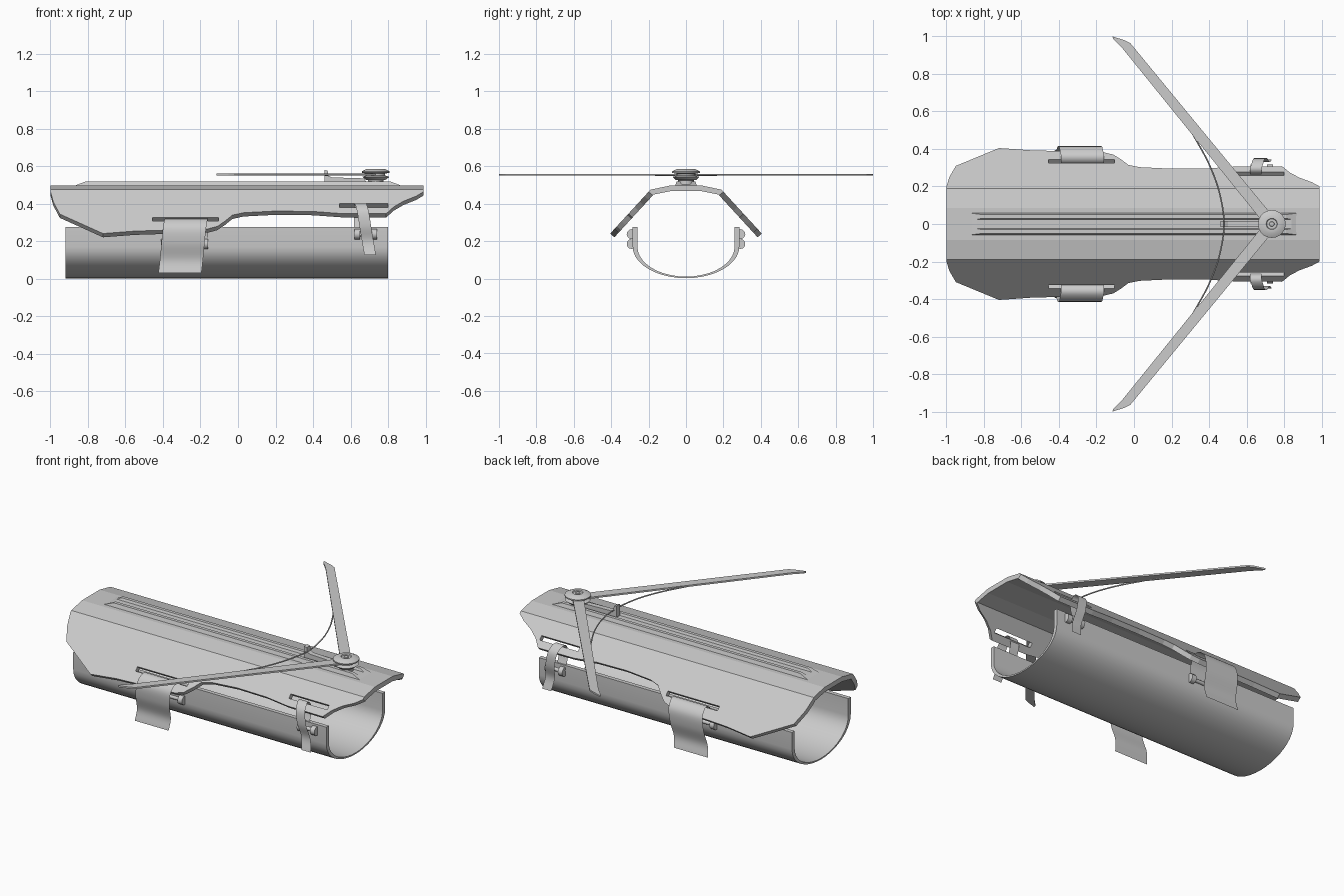
import bpy, bmesh
from math import sin, cos, pi, radians, atan2
from mathutils import Vector

if "Cube" in bpy.data.objects:
    bpy.data.objects.remove(bpy.data.objects["Cube"])


def make(name, verts, faces, smooth=None, fix=True):
    me = bpy.data.meshes.new(name)
    me.from_pydata(verts, [], faces)
    if fix:
        bm = bmesh.new()
        bm.from_mesh(me)
        bmesh.ops.recalc_face_normals(bm, faces=bm.faces)
        bm.to_mesh(me)
        bm.free()
    if smooth:
        me.polygons.foreach_set("use_smooth", [True] * len(me.polygons))
        me.set_sharp_from_angle(angle=radians(smooth))
    ob = bpy.data.objects.new(name, me)
    bpy.context.collection.objects.link(ob)
    return ob


def prism(name, profile, to3d, a, b, smooth=None):
    """Extrude a closed 2D profile between depths a and b."""
    n = len(profile)
    verts = [to3d(p, d) for d in (a, b) for p in profile]
    faces = [(i, (i + 1) % n, n + (i + 1) % n, n + i) for i in range(n)]
    faces += [tuple(range(n))[::-1], tuple(range(n, 2 * n))]
    return make(name, verts, faces, smooth)


def along_x(p, d): return (d, p[0], p[1])
def along_y(p, d): return (p[0], d, p[1])
def along_z(p, d): return (p[0], p[1], d)


def smooth_path(pts, steps=6):
    """Catmull-Rom samples through the points."""
    p = [Vector(q) for q in pts]
    p = [2 * p[0] - p[1]] + p + [2 * p[-1] - p[-2]]
    out = []
    for i in range(1, len(p) - 2):
        for k in range(steps):
            t = k / steps
            out.append(0.5 * (2 * p[i] + (p[i + 1] - p[i - 1]) * t
                       + (2 * p[i - 1] - 5 * p[i] + 4 * p[i + 1] - p[i + 2]) * t * t
                       + (3 * p[i] - p[i - 1] - 3 * p[i + 1] + p[i + 2]) * t ** 3))
    return out + [p[-2]]


# lower trough: U-shaped sleeve, thinner at the bottom
def u_line(a, b, top):
    arc = [(a * cos(pi + pi * i / 20), 0.17 + b * sin(pi + pi * i / 20)) for i in range(21)]
    return [(-a, top)] + arc + [(a, top)]


prism("lower_trough", u_line(0.285, 0.168, 0.275) + u_line(0.26, 0.16, 0.275)[::-1],
      along_x, -0.92, 0.8, 30)

# upper armour plate: folded sheet with a varying half width
outline = [(-1, 0.2), (-0.985, 0.25), (-0.95, 0.31), (-0.72, 0.405), (-0.55, 0.393),
           (-0.16, 0.382), (-0.11, 0.37), (-0.07, 0.345), (-0.03, 0.315), (0.03, 0.303),
           (0.2, 0.295), (0.4, 0.297), (0.55, 0.307), (0.79, 0.308), (0.83, 0.275),
           (0.88, 0.248), (0.95, 0.222), (0.99, 0.2)]
SLOPE = 1.09
verts, faces = [], []
for x, w in outline:
    zw = 0.475 - (w - 0.19) * SLOPE
    half = [(0.085, 0.497), (0.19, 0.475), (w, zw)]
    verts += [(x, -y, z) for y, z in half[::-1]] + [(x, y, z) for y, z in half]
for i in range(len(outline) - 1):
    for j in range(5):
        a = i * 6 + j
        faces.append((a, a + 6, a + 7, a + 1))
plate = make("upper_plate", verts, faces, fix=False)
sol = plate.modifiers.new("thickness", 'SOLIDIFY')
sol.thickness, sol.offset = 0.03, -1

# strap slots cut through the plate sides
for x, y, length in ((-0.28, 0.335, 0.35), (0.67, 0.268, 0.26)):
    for s in (-1, 1):
        z = 0.475 - (y - 0.19) * SLOPE
        h = length / 2
        box = [(-h, -0.014), (h, -0.014), (h, 0.014), (-h, 0.014)]
        cut = prism("slot_cutter", box, along_z, -0.06, 0.06)
        cut.location = (x, s * y, z)
        cut.rotation_euler = (-s * atan2(SLOPE, 1), 0, 0)
        cut.hide_render = True
        cut.display_type = 'WIRE'
        mod = plate.modifiers.new("slot", 'BOOLEAN')
        mod.object, mod.operation, mod.solver = cut, 'DIFFERENCE', 'EXACT'

# grooved rail along the top, sloped at both ends
section = [(-0.062, 0.485, 0.9), (-0.05, 0.519, 0.81), (-0.03, 0.519, 0.81), (-0.024, 0.505, 0.84),
           (0.024, 0.505, 0.84), (0.03, 0.519, 0.81), (0.05, 0.519, 0.81), (0.062, 0.485, 0.9)]
verts = [(s * x, y, z) for s in (-1, 1) for y, z, x in section]
faces = [(i, (i + 1) % 8, 8 + (i + 1) % 8, 8 + i) for i in range(8)]
make("top_rail", verts, faces + [tuple(range(8)), tuple(range(8, 16))])

# pivot: lathed spool with a recessed cap
PX = 0.735
lathe = [(0.042, 0.495), (0.042, 0.525), (0.055, 0.528), (0.072, 0.543), (0.05, 0.55), (0.05, 0.56),
         (0.074, 0.565), (0.074, 0.572), (0.05, 0.585), (0.03, 0.585), (0.027, 0.579),
         (0.014, 0.579), (0.012, 0.584)]
N = 20
verts = [(PX + r * cos(2 * pi * k / N), r * sin(2 * pi * k / N), z) for r, z in lathe for k in range(N)]
faces = [(i * N + k, i * N + (k + 1) % N, (i + 1) * N + (k + 1) % N, (i + 1) * N + k)
         for i in range(len(lathe) - 1) for k in range(N)]
faces += [tuple(range(N)), tuple(range(len(verts) - N, len(verts)))]
make("pivot", verts, faces, 30)

# bow arms
arm = [(0.765, 0.012), (-0.02, 0.965), (-0.05, 0.98), (-0.115, 1.0), (-0.11, 0.985),
       (-0.06, 0.935), (0.705, -0.012)]
for side, s in (("left", 1), ("right", -1)):
    prism("bow_arm_" + side, [(x, s * y) for x, y in arm], along_z, 0.55, 0.56)

# bowstring
half = [(0.26, 0.57), (0.33, 0.45), (0.4, 0.32), (0.455, 0.17)]
line = smooth_path([(x, y, 0.553) for x, y in half] + [(0.48, 0, 0.55)]
                   + [(x, -y, 0.553) for x, y in half[::-1]], 4)
cu = bpy.data.curves.new("bowstring", 'CURVE')
cu.dimensions, cu.bevel_depth, cu.bevel_resolution = '3D', 0.004, 1
sp = cu.splines.new('POLY')
sp.points.add(len(line) - 1)
for p, v in zip(sp.points, line):
    p.co = (*v, 1)
bpy.context.collection.objects.link(bpy.data.objects.new("bowstring", cu))

# string catch: bar with a hook
prism("string_catch", [(0.46, 0.51), (0.69, 0.51), (0.67, 0.535), (0.5, 0.54), (0.483, 0.548),
                       (0.478, 0.575), (0.46, 0.58)], along_y, -0.016, 0.016)

# straps (thin sheets through the slots) and their buckles on the trough
rear = [(0.29, 0.185), (0.3, 0.26), (0.335, 0.312), (0.375, 0.315), (0.412, 0.27),
        (0.41, 0.19), (0.385, 0.1), (0.395, 0.03)]
front = [(0.29, 0.235), (0.26, 0.33), (0.272, 0.388), (0.305, 0.4), (0.345, 0.36),
         (0.35, 0.28), (0.33, 0.2), (0.345, 0.125)]
straps = (("rear", rear, -0.275, -0.31, 0.115, 0.185, (-0.41, -0.16)),
          ("front", front, 0.65, 0.705, 0.031, 0.237, (0.62, 0.74)))
for name, path, x0, x1, hw, bz, (b0, b1) in straps:
    for side, s in (("left", 1), ("right", -1)):
        pts = smooth_path([(y, z, 0) for y, z in path])
        n, verts = len(pts), []
        for i, p in enumerate(pts):
            t = max(0, (i / (n - 1) - 0.4) / 0.6)
            x = x0 + (x1 - x0) * t
            verts += [(x - hw, s * p.x, p.y), (x + hw, s * p.x, p.y)]
        faces = [(2 * i, 2 * i + 1, 2 * i + 3, 2 * i + 2) for i in range(n - 1)]
        make(f"{name}_strap_{side}", verts, faces, 60)
        for k, (a, b, r) in enumerate(((b0, b0 + 0.03, 0.027), (b1 - 0.03, b1, 0.027), (b0, b1, 0.011))):
            ring = [(s * 0.29 + r * cos(pi * q / 6), bz + r * sin(pi * q / 6)) for q in range(12)]
            prism(f"{name}_buckle_{side}_{k}", ring, along_x, a, b, 40)
